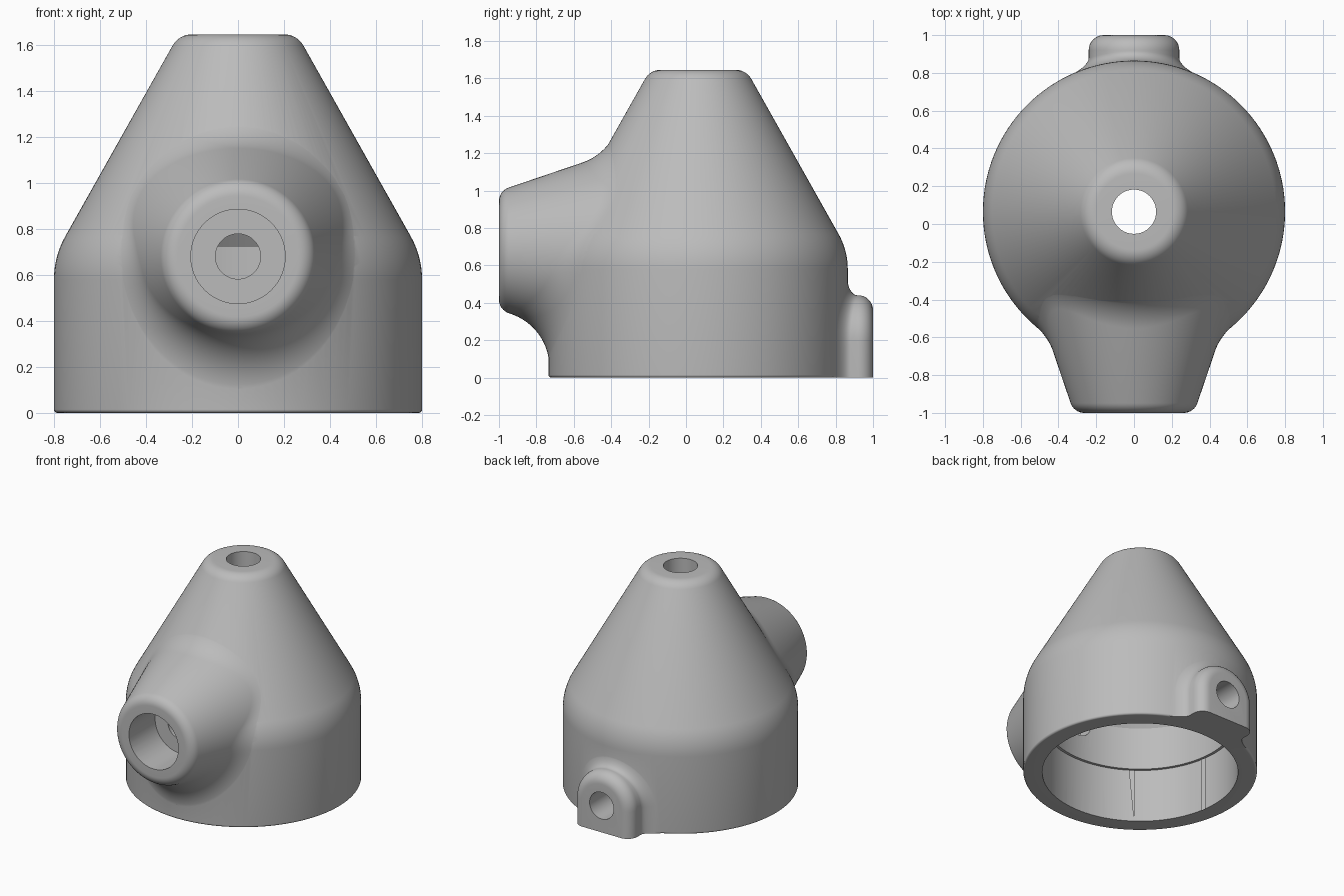
import bpy
import bmesh
from math import sin, cos, pi, sqrt, tan, radians
from mathutils import Vector

cube = bpy.data.objects.get("Cube")
if cube:
    bpy.data.objects.remove(cube)

AXIS_Y = 0.065      # vertical axis of the body
SPOUT_Z = 0.68      # height of the spout axis
SEGS = 128

grey = bpy.data.materials.new("light grey")
grey.use_nodes = True
COLOUR = (0.5, 0.5, 0.5, 1)
grey.diffuse_color = COLOUR
grey.node_tree.nodes["Principled BSDF"].inputs["Base Color"].default_value = COLOUR


def loft(name, rings):
    """Closed solid skinned through rings of points, capped at both ends."""
    bm = bmesh.new()
    rows = [[bm.verts.new(p) for p in ring] for ring in rings]
    n = len(rows[0])
    for a, b in zip(rows, rows[1:]):
        for i in range(n):
            j = (i + 1) % n
            bm.faces.new((a[i], a[j], b[j], b[i]))
    bm.faces.new(rows[0])
    bm.faces.new(rows[-1])
    bmesh.ops.recalc_face_normals(bm, faces=bm.faces)
    mesh = bpy.data.meshes.new(name)
    bm.to_mesh(mesh)
    bm.free()
    mesh.materials.append(grey)
    obj = bpy.data.objects.new(name, mesh)
    bpy.context.collection.objects.link(obj)
    return obj


def arc(a, corner, b, steps=8):
    """Circular blend from a to b whose tangents meet at corner."""
    u, v = (a - corner).normalized(), (b - corner).normalized()
    w = sin(u.angle(v) / 2)
    pts = []
    for k in range(steps + 1):
        t = k / steps
        c0, c1, c2 = (1 - t) ** 2, 2 * w * t * (1 - t), t * t
        pts.append((a * c0 + corner * c1 + b * c2) / (c0 + c1 + c2))
    return pts


def rounded(profile):
    """Profile of (r, h, tangent length) with rounded corners."""
    pts = [Vector(p[:2]) for p in profile]
    out = [pts[0]]
    for i in range(1, len(pts) - 1):
        p, length = pts[i], profile[i][2]
        if length:
            out += arc(p + (pts[i - 1] - p).normalized() * length, p,
                       p + (pts[i + 1] - p).normalized() * length)
        else:
            out.append(p)
    return out + [pts[-1]]


def revolve_z(name, profile):
    return loft(name, [[(r * cos(2 * pi * i / SEGS), AXIS_Y + r * sin(2 * pi * i / SEGS), z)
                        for i in range(SEGS)] for r, z in profile])


def rod_y(name, r, y0, y1, z):
    return loft(name, [[(r * cos(2 * pi * i / 64), y, z + r * sin(2 * pi * i / 64))
                        for i in range(64)] for y in (y0, y1)])


# Body: cylinder with a rounded shoulder into a truncated cone
outer = rounded([(0.1, 0, 0), (0.8, 0, 0.015), (0.8, 0.68, 0.1),
                 (0.257, 1.645, 0.055), (0.1, 1.645, 0)])
body = revolve_z("housing_body", outer)


def body_radius(z):
    for (r0, z0), (r1, z1) in zip(outer, outer[1:]):
        if z0 <= z <= z1 and z1 > z0:
            return r0 + (r1 - r0) * (z - z0) / (z1 - z0)
    return 0.8


def front_y(s, phi):
    """Body front surface at distance s from the spout axis."""
    x, z = s * cos(phi), SPOUT_Z + s * sin(phi)
    return AXIS_Y - sqrt(max(body_radius(z) ** 2 - x * x, 0))


# Spout: cone that flares into the body with a fillet
TIP_R, FLARE, FILLET = 0.318, 0.34, 0.3
to_tip = Vector((-FLARE, -1)).normalized()
tip = rounded([(0.1, -1, 0), (TIP_R, -1, 0.055), (TIP_R + FLARE * 0.2, -0.8, 0)])[:-1]


def spout_section(phi):
    lo, hi = -1.0, -0.2
    for _ in range(40):
        y = (lo + hi) / 2
        if y < front_y(TIP_R + FLARE * (y + 1), phi):
            lo = y
        else:
            hi = y
    s = TIP_R + FLARE * (lo + 1)

    def slope(q):
        return (front_y(q + 0.02, phi) - front_y(q - 0.02, phi)) / 0.04

    along = Vector((1, slope(s))).normalized()
    length = FILLET / tan(to_tip.angle(along) / 2)
    end_s = s + length * along.x
    end = Vector((end_s, front_y(end_s, phi) + 0.004))
    # corner where the cone line meets the tangent at the fillet end
    m = slope(end_s)
    y = (end.y + m * (TIP_R + FLARE - end_s)) / (1 - m * FLARE)
    corner = Vector((TIP_R + FLARE * (y + 1), y))
    start = corner + to_tip * length
    return tip + arc(start, corner, end, 16) + [Vector((0.3, -0.3))]


sections = []
for i in range(96):
    phi = 2 * pi * i / 96
    sections.append([(p.x * cos(phi), p.y, SPOUT_Z + p.x * sin(phi))
                     for p in spout_section(phi)])
spout = loft("spout", list(zip(*sections)))


# Rear lug: arched tab with a rounded front edge and a flared root
def arch(offset, depth):
    w = 0.24 + offset
    outline = [(w, 0)]
    outline += [(w * cos(pi * i / 32), 0.2 + w * sin(pi * i / 32)) for i in range(33)]
    outline.append((-w, 0))
    return [(x, depth(x), z) for x, z in outline]


def back_y(x):
    return AXIS_Y + sqrt(0.64 - x * x)


rings = []
for k in range(9):
    t = pi / 2 * k / 8
    y = 0.92 + 0.08 * cos(t)
    rings.append(arch(-0.08 + 0.08 * sin(t), lambda x, y=y: y))
for k in range(9):
    t = pi / 2 * k / 8
    h = 0.05 - 0.053 * sin(t)
    rings.append(arch(0.1 * (1 - cos(t)), lambda x, h=h: back_y(x) + h))
rings.append(arch(0, lambda x: 0.7))
lug = loft("rear_lug", rings)

# Hollows: stepped cavity with top outlet, spout bore and lug hole
cavity = revolve_z("cavity_cutter", [(0.67, -0.1), (0.67, 0.4), (0.65, 0.4), (0.65, 0.72),
                                     (0.117, 1.5), (0.117, 1.8)])
counterbore = rod_y("counterbore_cutter", 0.205, -1.2, -0.69, SPOUT_Z)
bore = rod_y("bore_cutter", 0.098, -1.1, -0.2, SPOUT_Z)
lug_hole = rod_y("lug_hole_cutter", 0.1, 0.5, 1.2, 0.2)

# Combine into one solid
bpy.context.view_layer.objects.active = body
for part, operation in ((spout, "UNION"), (lug, "UNION"), (cavity, "DIFFERENCE"),
                        (counterbore, "DIFFERENCE"), (bore, "DIFFERENCE"),
                        (lug_hole, "DIFFERENCE")):
    mod = body.modifiers.new(part.name, "BOOLEAN")
    mod.operation = operation
    mod.solver = "EXACT"
    mod.object = part
    bpy.ops.object.modifier_apply(modifier=mod.name)
    bpy.data.objects.remove(part)

bpy.ops.object.select_all(action="DESELECT")
body.select_set(True)
bpy.ops.object.shade_smooth_by_angle(angle=radians(30))
